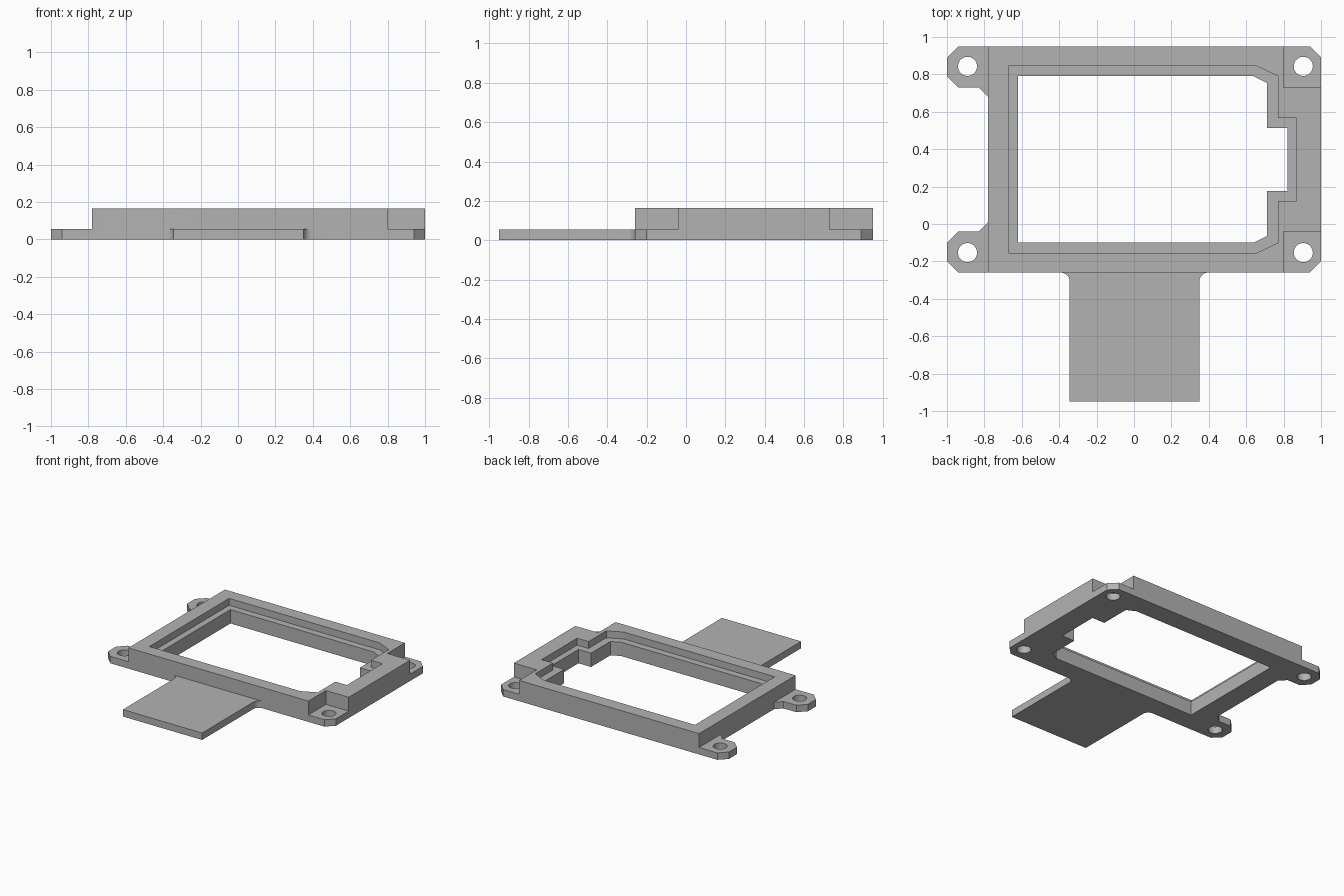
import bpy, bmesh
from math import cos, sin, pi

cube = bpy.data.objects.get("Cube")
if cube:
    bpy.data.objects.remove(cube, do_unlink=True)

GREY = (0.45, 0.45, 0.45, 1)
mat = bpy.data.materials.new("plain grey")
mat.use_nodes = True
mat.diffuse_color = GREY
mat.node_tree.nodes["Principled BSDF"].inputs["Base Color"].default_value = GREY

MID = 0.345                  # y of the frame's mirror line
FRONT, BACK = -0.26, 0.95    # frame edges in y
LEFT = -0.78                 # frame edge beside the ears
HEIGHT, PLATE, LEDGE = 0.165, 0.055, 0.11


def prism(name, outline, z0, z1):
    """Extrude a closed xy outline between two heights."""
    bm = bmesh.new()
    face = bm.faces.new([bm.verts.new((x, y, z0)) for x, y in outline])
    ext = bmesh.ops.extrude_face_region(bm, geom=[face])
    top = [v for v in ext["geom"] if isinstance(v, bmesh.types.BMVert)]
    bmesh.ops.translate(bm, verts=top, vec=(0, 0, z1 - z0))
    bmesh.ops.recalc_face_normals(bm, faces=bm.faces[:])
    mesh = bpy.data.meshes.new(name)
    bm.to_mesh(mesh)
    bm.free()
    mesh.materials.append(mat)
    obj = bpy.data.objects.new(name, mesh)
    bpy.context.collection.objects.link(obj)
    return obj


def mirrored(half):
    """Complete a back half outline with its reflection at the front."""
    return half + [(x, 2 * MID - y) for x, y in reversed(half)]


def arc(cx, cy, r, a0, a1, n):
    return [(cx + r * cos(a0 + (a1 - a0) * i / n),
             cy + r * sin(a0 + (a1 - a0) * i / n)) for i in range(n + 1)]


def rect(x0, x1, y0, y1):
    return [(x0, y0), (x1, y0), (x1, y1), (x0, y1)]


# Full footprint: frame, ears and front tongue with filleted root
back_half = [(LEFT, 0.68), (-0.83, 0.73), (-0.94, 0.73), (-1, 0.79), (-1, 0.89),
             (-0.94, BACK), (0.94, BACK), (1, 0.89)]
front_half = [(x, 2 * MID - y) for x, y in reversed(back_half)]
R = 0.045
tongue = (arc(0.35 + R, FRONT - R, R, pi / 2, pi, 8)
          + [(0.35, -0.95), (-0.345, -0.95)]
          + arc(-0.345 - R, FRONT - R, R, 0, pi / 2, 8))
footprint = back_half + front_half[:2] + tongue + front_half[2:]
frame = prism("bezel_frame", footprint, 0, HEIGHT)

# Cutters that lower the ears, the tongue and the right corners
cutters = [
    prism("ear_cutter", rect(-1.2, LEFT, -0.5, 1.2), PLATE, 0.3),
    prism("tongue_cutter", rect(-1.1, 1.2, -1.2, FRONT), PLATE, 0.3),
    prism("back_corner_cutter", rect(0.80, 1.2, 0.73, 1.2), PLATE, 0.3),
    prism("front_corner_cutter", rect(0.80, 1.2, -0.5, -0.04), PLATE, 0.3),
]

# Window opening and the wider recess above its ledge
opening = [(-0.62, 0.79), (0.64, 0.79), (0.71, 0.755), (0.71, 0.513),
           (0.82, 0.513)]
recess = [(-0.67, 0.845), (0.655, 0.845), (0.77, 0.79), (0.77, 0.568),
          (0.87, 0.568)]
cutters.append(prism("opening_cutter", mirrored(opening), -0.1, 0.3))
cutters.append(prism("recess_cutter", mirrored(recess), LEDGE, 0.35))

# Screw holes
for x in (-0.89, 0.905):
    for y in (0.843, 2 * MID - 0.843):
        ring = arc(x, y, 0.051, 0, 2 * pi, 40)[:-1]
        cutters.append(prism("screw_hole_cutter", ring, -0.1, 0.4))

# Apply the cuts one by one
for c in cutters:
    mod = frame.modifiers.new("cut", 'BOOLEAN')
    mod.operation = 'DIFFERENCE'
    mod.solver = 'EXACT'
    mod.object = c
    c.hide_render = True
bpy.context.view_layer.update()
result = bpy.data.meshes.new_from_object(
    frame.evaluated_get(bpy.context.evaluated_depsgraph_get()))
frame.modifiers.clear()
frame.data = result
for c in cutters:
    bpy.data.objects.remove(c, do_unlink=True)

# Smooth the round holes and fillets, keep edges crisp
bpy.ops.object.select_all(action='DESELECT')
frame.select_set(True)
bpy.context.view_layer.objects.active = frame
bpy.ops.object.shade_smooth_by_angle(angle=0.4)
